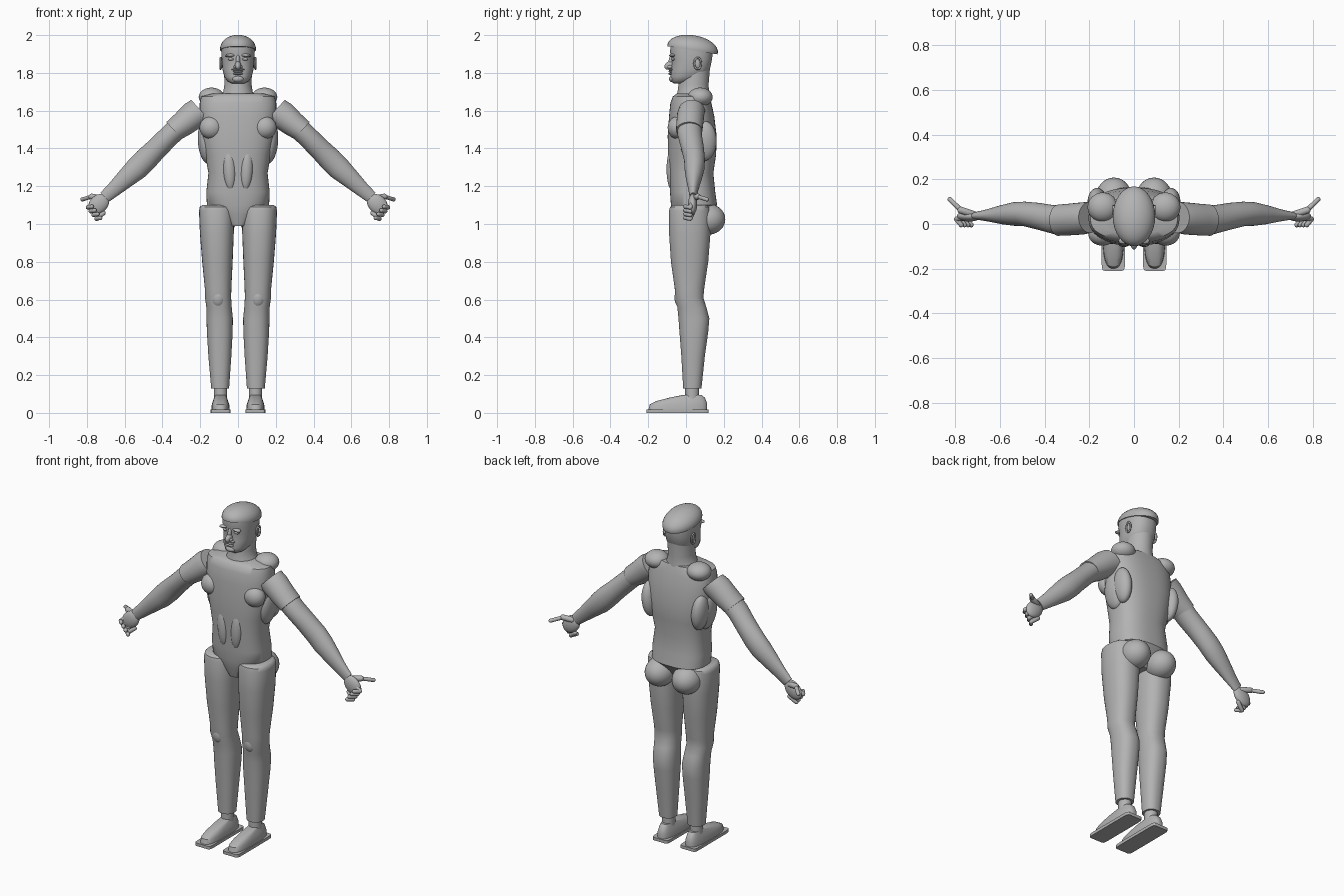
import bpy, bmesh, math
from mathutils import Vector, Matrix

cube = bpy.data.objects.get("Cube")
if cube:
    bpy.data.objects.remove(cube)

GREY = (0.45, 0.45, 0.45, 1)
mat = bpy.data.materials.new("plain_grey")
mat.use_nodes = True
mat.diffuse_color = GREY
mat.node_tree.nodes["Principled BSDF"].inputs["Base Color"].default_value = GREY


def finish(name, bm, mirror):
    bmesh.ops.recalc_face_normals(bm, faces=bm.faces)
    mesh = bpy.data.meshes.new(name)
    bm.to_mesh(mesh)
    bm.free()
    mesh.materials.append(mat)
    ob = bpy.data.objects.new(name, mesh)
    bpy.context.collection.objects.link(ob)
    bpy.ops.object.select_all(action='DESELECT')
    ob.select_set(True)
    bpy.context.view_layer.objects.active = ob
    bpy.ops.object.shade_smooth_by_angle(angle=math.radians(42))
    if mirror:
        ob.modifiers.new("Mirror", 'MIRROR').use_mirror_merge = False
    return ob


def loft(name, rings, u=(1, 0, 0), power=2.0, mirror=False, n=32):
    """Skin superellipse rings (x, y, z, radius along u, radius along y)."""
    bm = bmesh.new()
    u, loops = Vector(u).normalized(), []
    for x, y, z, ru, ry in rings:
        loop = []
        for i in range(n):
            a = math.tau * (i + 0.5) / n
            c, s = math.cos(a), math.sin(a)
            c = math.copysign(abs(c) ** (2 / power), c)
            s = math.copysign(abs(s) ** (2 / power), s)
            loop.append(bm.verts.new(Vector((x, y, z)) + u * ru * c + Vector((0, ry * s, 0))))
        loops.append(loop)
    for a, b in zip(loops, loops[1:]):
        for i in range(n):
            j = (i + 1) % n
            bm.faces.new((a[i], a[j], b[j], b[i]))
    bm.faces.new(loops[0])
    bm.faces.new(loops[-1])
    return finish(name, bm, mirror)


def column(name, levels, **kw):
    """Upright loft from levels (z, x low, x high, y front, y back)."""
    return loft(name, [((a + b) / 2, (c + d) / 2, z, (b - a) / 2, (d - c) / 2)
                       for z, a, b, c, d in levels], **kw)


def blob(name, loc, radii, rot=(0, 0, 0), mirror=False, cut=None):
    """Ellipsoid, optionally cut flat below a local height."""
    bm = bmesh.new()
    bmesh.ops.create_uvsphere(bm, u_segments=32, v_segments=18, radius=1)
    if cut is not None:
        geom = bm.verts[:] + bm.edges[:] + bm.faces[:]
        bmesh.ops.bisect_plane(bm, geom=geom, plane_co=(0, 0, cut), plane_no=(0, 0, -1), clear_outer=True)
        bmesh.ops.holes_fill(bm, edges=[e for e in bm.edges if e.is_boundary])
    m = Matrix.Translation(loc)
    for axis, angle in zip("XYZ", rot):
        m = m @ Matrix.Rotation(angle, 4, axis)
    bm.transform(m @ Matrix.Diagonal((*radii, 1)))
    return finish(name, bm, mirror)


def capsule(name, a, b, r, mirror=True):
    a, b = Vector(a), Vector(b)
    bm = bmesh.new()
    bmesh.ops.create_uvsphere(bm, u_segments=14, v_segments=9, radius=r)
    for v in bm.verts:
        v.co.z += math.copysign((b - a).length / 2, v.co.z)
    bm.transform(Matrix.Translation((a + b) / 2) @ (b - a).to_track_quat('Z', 'Y').to_matrix().to_4x4())
    return finish(name, bm, mirror)


# Torso and pelvis
column("torso", [(0.99, -.045, .045, -.05, .09), (1.05, -.10, .10, -.07, .13),
                 (1.10, -.165, .165, -.08, .165), (1.17, -.168, .168, -.085, .155),
                 (1.27, -.157, .157, -.09, .145), (1.37, -.175, .175, -.096, .16),
                 (1.47, -.197, .197, -.097, .162), (1.57, -.203, .203, -.09, .15),
                 (1.64, -.203, .203, -.083, .135), (1.675, -.195, .195, -.07, .125),
                 (1.69, -.14, .14, -.05, .12)], power=2.5, n=48)

# Muscle bulges
blob("trapezius", (.14, .075, 1.672), (.068, .066, .05), mirror=True)
blob("chest_muscle", (.142, -.045, 1.51), (.062, .052, .06), mirror=True)
blob("back_muscle", (.165, .10, 1.44), (.042, .062, .105), (0, .08, 0), mirror=True)
blob("side_muscle", (.17, .04, 1.43), (.042, .07, .11), (0, .1, 0), mirror=True)
blob("belly_muscle", (.045, -.07, 1.29), (.035, .033, .115), (0, .05, 0), mirror=True)
blob("buttock", (.09, .115, 1.025), (.082, .093, .082), mirror=True)

# Legs
column("leg", [(.13, .047, .142, -.015, .082), (.30, .035, .157, -.025, .10),
               (.43, .028, .165, -.035, .118), (.50, .027, .167, -.04, .124),
               (.56, .033, .168, -.046, .108), (.61, .036, .175, -.058, .092),
               (.66, .035, .176, -.06, .097), (.80, .028, .19, -.08, .118),
               (.95, .022, .202, -.09, .13), (1.07, .02, .207, -.09, .13),
               (1.09, .024, .203, -.085, .125), (1.10, .038, .19, -.07, .11)],
       power=2.3, mirror=True)
blob("kneecap", (.105, -.025, .61), (.042, .036, .055), mirror=True)
column("ankle", [(.07, .057, .128, -.005, .07), (.14, .057, .128, -.005, .07)], mirror=True)

# Shoes
column("shoe_upper", [(.015, .045, .14, -.2, .113), (.045, .046, .139, -.192, .113),
                      (.062, .052, .133, -.16, .108), (.08, .058, .127, -.09, .1),
                      (.094, .065, .12, -.02, .085)], power=2.8, mirror=True)
column("shoe_sole", [(0, .04, .145, -.21, .12), (.018, .04, .145, -.21, .12)],
       power=12, mirror=True)

# Arms run down and outward; rings lie across that direction
ACROSS = (.68, 0, .73)
loft("sleeve", [(.195, .03, 1.60, .078, .07), (.23, .025, 1.58, .076, .072),
                (.29, .02, 1.53, .068, .071), (.338, .017, 1.495, .061, .07)],
     ACROSS, mirror=True)
loft("arm", [(.30, .02, 1.525, .058, .066), (.36, .02, 1.47, .057, .064),
             (.43, .035, 1.40, .058, .06), (.49, .045, 1.34, .063, .055),
             (.535, .045, 1.295, .062, .053), (.59, .042, 1.245, .052, .043),
             (.65, .039, 1.19, .041, .028), (.705, .037, 1.142, .033, .017)],
     ACROSS, mirror=True)

# Hands: palm, curled fingers and stretched thumb
blob("palm", (.738, .035, 1.105), (.047, .024, .062), (0, math.radians(133), 0), mirror=True)
for i in range(4):
    x, z = .782 - .015 * i, 1.10 - .02 * i
    capsule("finger_base_%d" % i, (x - .025, .035, z + .018), (x + .012, .022, z - .012), .012)
    capsule("finger_tip_%d" % i, (x + .012, .02, z - .012), (x - .008, -.004, z - .008), .011)
capsule("thumb_base", (.725, .045, 1.137), (.775, .062, 1.145), .016)
capsule("thumb_tip", (.775, .062, 1.145), (.824, .11, 1.13), .011)

# Neck and head
column("neck", [(1.66, -.10, .10, -.055, .125), (1.70, -.078, .078, -.045, .122),
                (1.74, -.072, .072, -.04, .12), (1.86, -.076, .076, -.03, .13)])
column("head", [(1.745, -.035, .035, -.065, 0), (1.755, -.055, .055, -.078, .04),
                (1.78, -.073, .073, -.082, .10), (1.82, -.083, .083, -.078, .127),
                (1.87, -.087, .087, -.075, .138), (1.91, -.089, .089, -.085, .142),
                (1.945, -.087, .087, -.082, .14)], power=2.3)

# Face
blob("nose", (0, -.083, 1.84), (.016, .033, .022), (.35, 0, 0))
blob("nose_bridge", (0, -.078, 1.865), (.011, .014, .035), (-.2, 0, 0))
blob("nostril", (.013, -.085, 1.832), (.01, .014, .009), mirror=True)
blob("brow", (.04, -.07, 1.893), (.03, .018, .009), (0, .1, -.3), mirror=True)
blob("eye", (.037, -.066, 1.873), (.017, .011, .008), mirror=True)
blob("moustache", (0, -.078, 1.818), (.035, .016, .006))
for part, z in (("upper_lip", 1.807), ("lower_lip", 1.795)):
    blob(part, (0, -.08, z), (.026, .014, .006))
blob("chin", (0, -.07, 1.768), (.03, .02, .018))

# Ears: rim around a hollow
blob("ear_inner", (.085, .06, 1.85), (.008, .015, .026), (.15, 0, 0), mirror=True)
for i in range(10):
    a, b = (Vector((.092, .062 + .019 * math.cos(t), 1.85 + .031 * math.sin(t)))
            for t in (math.tau * i / 10, math.tau * (i + 1) / 10))
    capsule("ear_rim_%d" % i, a, b, .005)

# Cap, tilted up at the front
blob("cap", (0, .035, 1.928), (.095, .135, .071), (-.16, 0, 0), cut=-.12)
